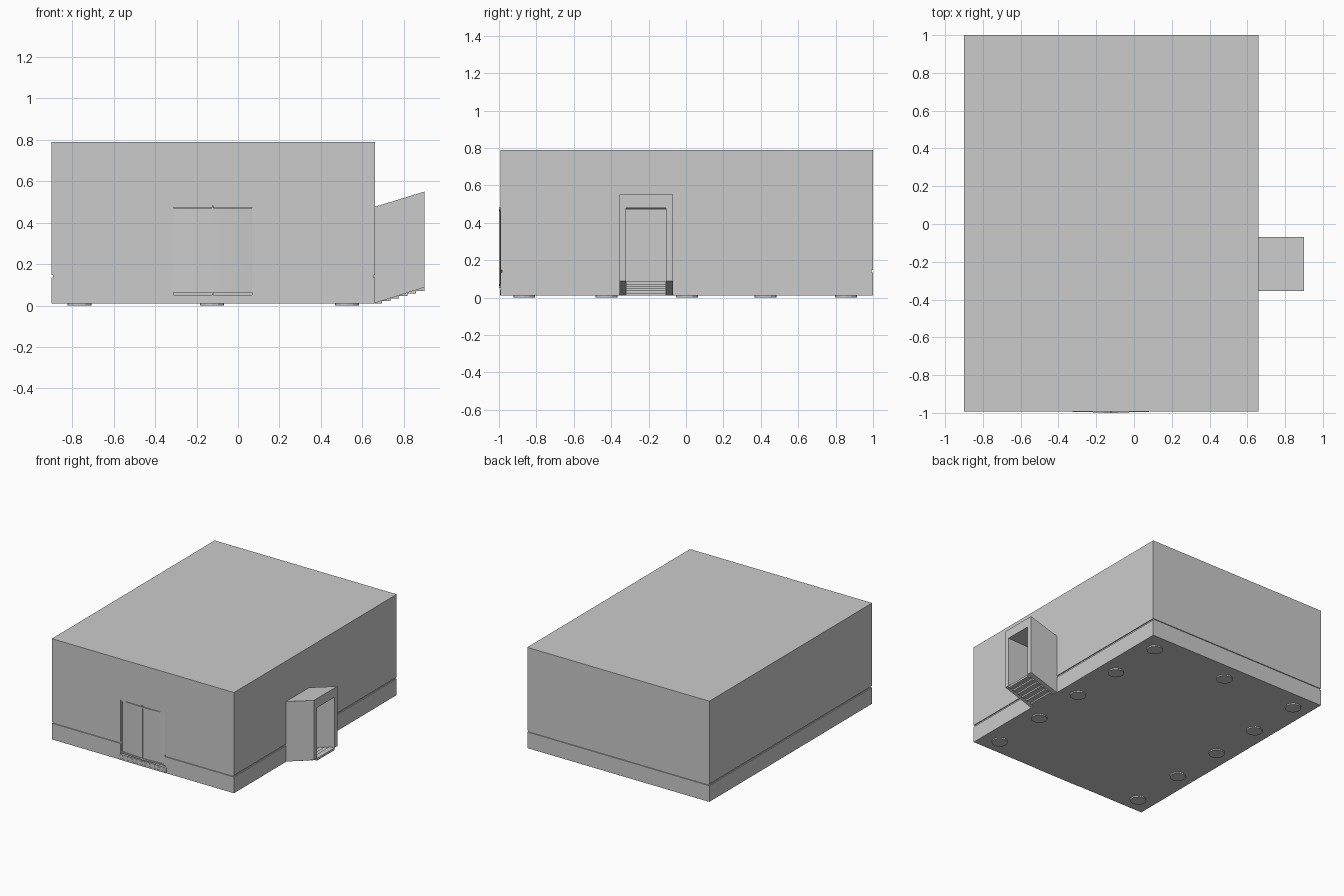
import bpy, bmesh

if "Cube" in bpy.data.objects:
    bpy.data.objects.remove(bpy.data.objects["Cube"])


def finish(bm, name):
    bmesh.ops.recalc_face_normals(bm, faces=bm.faces[:])
    me = bpy.data.meshes.new(name)
    bm.to_mesh(me)
    bm.free()
    ob = bpy.data.objects.new(name, me)
    bpy.context.collection.objects.link(ob)
    return ob


def loft(name, rings):
    """Closed solid through a series of matching point rings."""
    bm = bmesh.new()
    vs = [[bm.verts.new(p) for p in r] for r in rings]
    n = len(rings[0])
    for a, b in zip(vs, vs[1:]):
        for i in range(n):
            j = (i + 1) % n
            bm.faces.new((a[i], a[j], b[j], b[i]))
    bm.faces.new(vs[0][::-1])
    bm.faces.new(vs[-1])
    return finish(bm, name)


def prism(name, profile, y0, y1):
    """xz profile extruded along y."""
    return loft(name, [[(x, y, z) for x, z in profile] for y in (y0, y1)])


def box(name, x0, x1, y0, y1, z0, z1):
    return prism(name, [(x0, z0), (x1, z0), (x1, z1), (x0, z1)], y0, y1)


# Main building with a thin groove running round it
X0, X1, Y0, Y1 = -0.90, 0.66, -0.992, 1.0


def outline(z, d):
    return [(X0 + d, Y0 + d, z), (X1 - d, Y0 + d, z), (X1 - d, Y1 - d, z), (X0 + d, Y1 - d, z)]


G = 0.007
body = loft("building", [outline(0.01, 0), outline(0.135, 0), outline(0.135, G),
                         outline(0.148, G), outline(0.148, 0), outline(0.79, 0)])

# Front door recess
cutter = box("door_recess_cutter", -0.312, 0.067, -1.05, -0.972, 0.012, 0.472)
cutter.hide_render = True
cutter.hide_set(True)
mod = body.modifiers.new("recess", 'BOOLEAN')
mod.operation = 'DIFFERENCE'
mod.object = cutter
mod.solver = 'EXACT'

# Slightly bowed front doors
XC, HALF = -0.1225, 0.1895


def bow(x):
    return -0.982 - 0.013 * (1 - ((x - XC) / HALF) ** 2)


def curved(name, x0, x1, z0, z1, out):
    n = max(1, round((x1 - x0) / 0.04))
    rings = []
    for i in range(n + 1):
        x = x0 + (x1 - x0) * i / n
        y = bow(x)
        rings.append([(x, y - out, z0), (x, y - out, z1), (x, y + 0.008, z1), (x, y + 0.008, z0)])
    return loft(name, rings)


curved("door_left", -0.30, -0.126, 0.074, 0.461, 0)
curved("door_right", -0.119, 0.055, 0.074, 0.461, 0)
curved("door_frame_top", -0.312, 0.067, 0.461, 0.471, 0.005)
curved("door_frame_bottom", -0.312, 0.067, 0.063, 0.074, 0.005)
curved("door_jamb_left", -0.312, -0.30, 0.063, 0.471, 0.005)
curved("door_jamb_right", 0.055, 0.067, 0.063, 0.471, 0.005)
curved("door_mullion", -0.126, -0.119, 0.05, 0.482, 0.005)

# Threshold steps under the front doors
for i, (z0, z1, y) in enumerate([(0.01, 0.022, -0.995), (0.022, 0.042, -0.9935), (0.042, 0.052, -0.9925)]):
    box(f"threshold_{i}", -0.325, 0.08, y, -0.96, z0, z1)

# Slanted side porch: two cheeks and a wedge roof with a level ceiling
PX0, PX1 = 0.655, 0.90
cheek = [(PX0, 0.01), (PX1, 0.088), (PX1, 0.55), (PX0, 0.475)]
prism("porch_cheek_front", cheek, -0.355, -0.32)
prism("porch_cheek_back", cheek, -0.107, -0.07)
prism("porch_roof", [(PX0, 0.471), (PX1, 0.479), (PX1, 0.55), (PX0, 0.475)], -0.32, -0.107)

# Porch stairs: stepped on top and underneath
N = 6
up, under = [], []
dx, dz = (PX1 - PX0) / N, 0.072 / N
for i in range(N):
    a, b, z = PX0 + i * dx, PX0 + (i + 1) * dx, 0.01 + i * dz
    up += [(a, z + 0.016), (b, z + 0.016)]
    under += [(a, z), (b, z)]
prism("porch_stairs", under + up[::-1], -0.32, -0.107)

# Round foundation pads
pads = [(x, y) for x in (-0.765, 0.525) for y in (-0.865, -0.425, 0.005, 0.425, 0.855)]
pads.append((-0.125, 0.855))
for i, (x, y) in enumerate(pads):
    bm = bmesh.new()
    bmesh.ops.create_cone(bm, cap_ends=True, segments=12, radius1=0.058, radius2=0.058, depth=0.012)
    bmesh.ops.translate(bm, verts=bm.verts[:], vec=(x, y, 0.006))
    finish(bm, f"foundation_pad_{i}")
